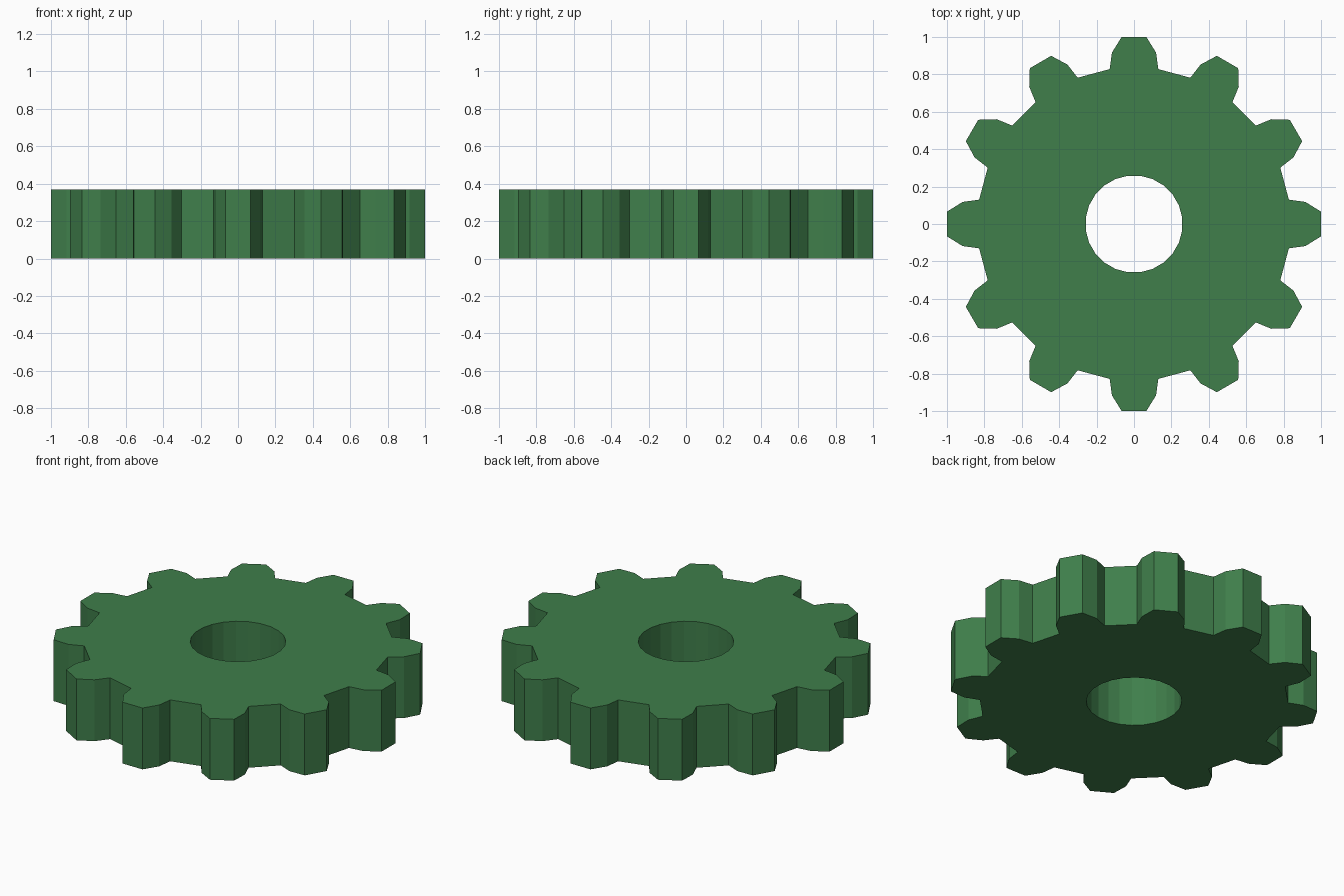
import bpy, bmesh, math
from mathutils import Matrix

if "Cube" in bpy.data.objects:
    bpy.data.objects.remove(bpy.data.objects["Cube"])

TEETH = 12
HEIGHT = 0.368
HOLE_R = 0.26

# Half-tooth profile (radial, sideways): root, flank, tip
half = [(0.828, 0.13), (0.916, 0.118), (1.0, 0.066)]
tooth = [(x, -y) for x, y in half] + half[::-1]
a = math.pi / TEETH / 2
bore = [(HOLE_R * math.cos(a), s * HOLE_R * math.sin(a)) for s in (-1, 1)]

bm = bmesh.new()

# Flat bottom face, one tooth sector at a time
sectors = []
for i in range(TEETH):
    rot = Matrix.Rotation(2 * math.pi * i / TEETH, 3, 'Z')
    ring = [bm.verts.new((rot @ Matrix.Identity(3)).col[0] * x + rot.col[1] * y)
            for x, y in tooth + bore[::-1]]
    sectors.append(ring)
for i, s in enumerate(sectors):
    n = sectors[(i + 1) % TEETH]
    bm.faces.new(s)                           # tooth and its web
    bm.faces.new((s[6], s[5], n[0], n[7]))    # web between teeth

# Extrude to full thickness
res = bmesh.ops.extrude_face_region(bm, geom=bm.faces[:], use_keep_orig=True)
top = [v for v in res["geom"] if isinstance(v, bmesh.types.BMVert)]
bmesh.ops.translate(bm, verts=top, vec=(0, 0, HEIGHT))
bmesh.ops.recalc_face_normals(bm, faces=bm.faces[:])

mesh = bpy.data.meshes.new("gear_wheel")
bm.to_mesh(mesh)
bm.free()
gear = bpy.data.objects.new("gear_wheel", mesh)
bpy.context.collection.objects.link(gear)

# Green paint
mat = bpy.data.materials.new("green")
mat.diffuse_color = (0.05, 0.21, 0.07, 1)
mat.use_nodes = True
mat.node_tree.nodes["Principled BSDF"].inputs["Base Color"].default_value = mat.diffuse_color
mesh.materials.append(mat)
